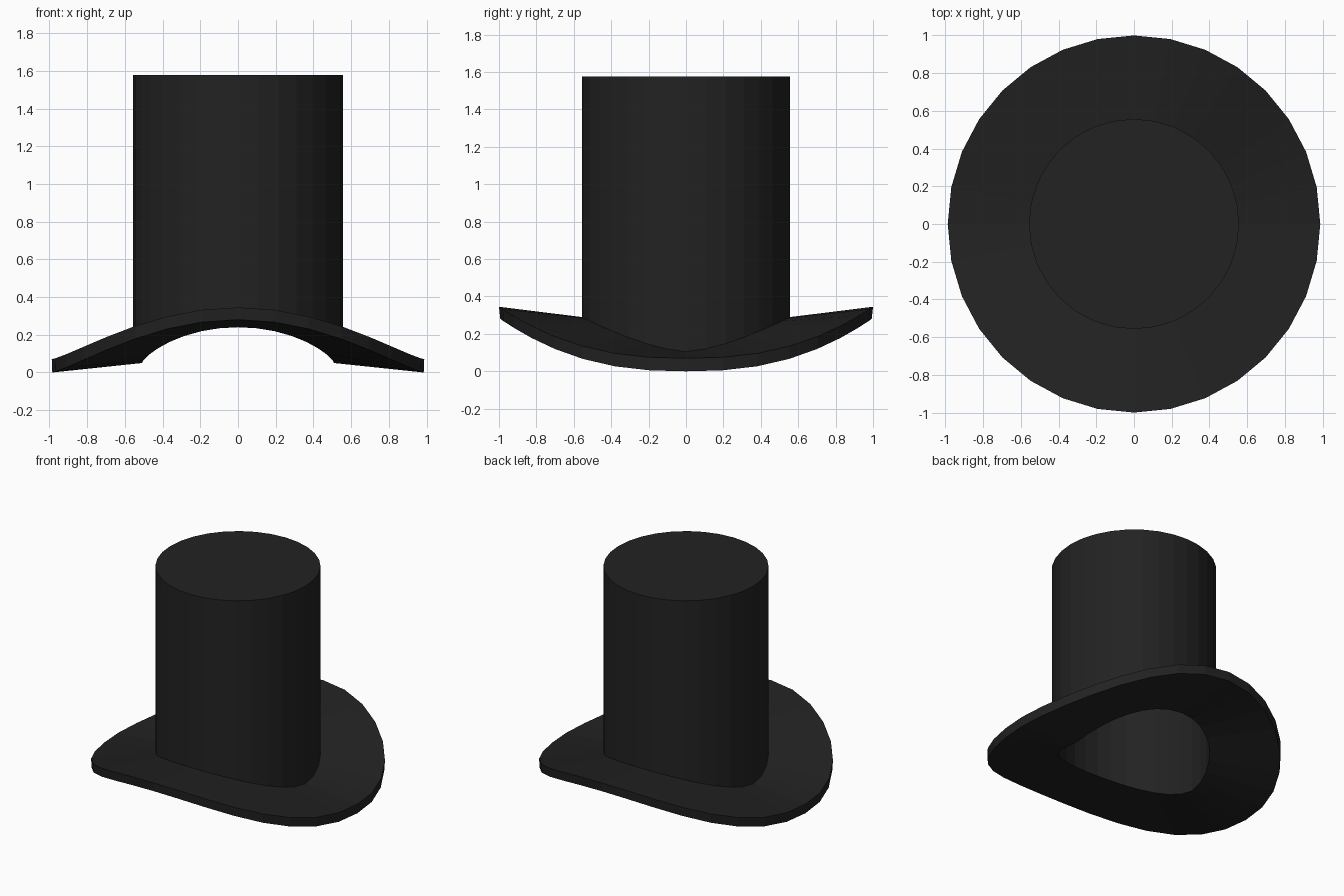
import bpy, bmesh, math

if "Cube" in bpy.data.objects:
    bpy.data.objects.remove(bpy.data.objects["Cube"])

SEGMENTS = 32
felt = bpy.data.materials.new("black_felt")
felt.diffuse_color = (0.016, 0.016, 0.016, 1)
felt.use_nodes = True
felt.node_tree.nodes["Principled BSDF"].inputs["Base Color"].default_value = felt.diffuse_color

# Rings: x radius, y radius, height at the sides, height at front/back, bend power
ceiling = (0.51, 0.51, 1.52, 1.52, 1)
opening = (0.51, 0.51, 0.05, 0.24, 1.5)
brim_under = (0.985, 0.993, 0.0, 0.28, 2.45)
brim_edge = (0.988, 1.0, 0.07, 0.345, 2.45)
crown_base = (0.557, 0.557, 0.105, 0.29, 1.5)
crown_top = (0.557, 0.557, 1.577, 1.577, 1)


def add_ring(bm, rx, ry, z_side, z_front, power):
    ring = []
    for i in range(SEGMENTS):
        a = math.tau * i / SEGMENTS
        z = z_side + (z_front - z_side) * abs(math.sin(a)) ** power
        ring.append(bm.verts.new((rx * math.cos(a), ry * math.sin(a), z)))
    return ring


def loft(name, profile):
    """Skin a stack of rings and cap the first and last one."""
    bm = bmesh.new()
    rings = [add_ring(bm, *p) for p in profile]
    for r0, r1 in zip(rings, rings[1:]):
        for i in range(SEGMENTS):
            j = (i + 1) % SEGMENTS
            bm.faces.new((r0[i], r0[j], r1[j], r1[i]))
    bm.faces.new(rings[0])
    bm.faces.new(rings[-1])
    bmesh.ops.recalc_face_normals(bm, faces=bm.faces)
    mesh = bpy.data.meshes.new(name)
    bm.to_mesh(mesh)
    bm.free()
    mesh.materials.append(felt)
    obj = bpy.data.objects.new(name, mesh)
    bpy.context.collection.objects.link(obj)
    return obj


# Hollow tall hat: inside, underside of the bent brim, brim rim, crown wall, lid
loft("top_hat", [ceiling, opening, brim_under, brim_edge, crown_base, crown_top])
